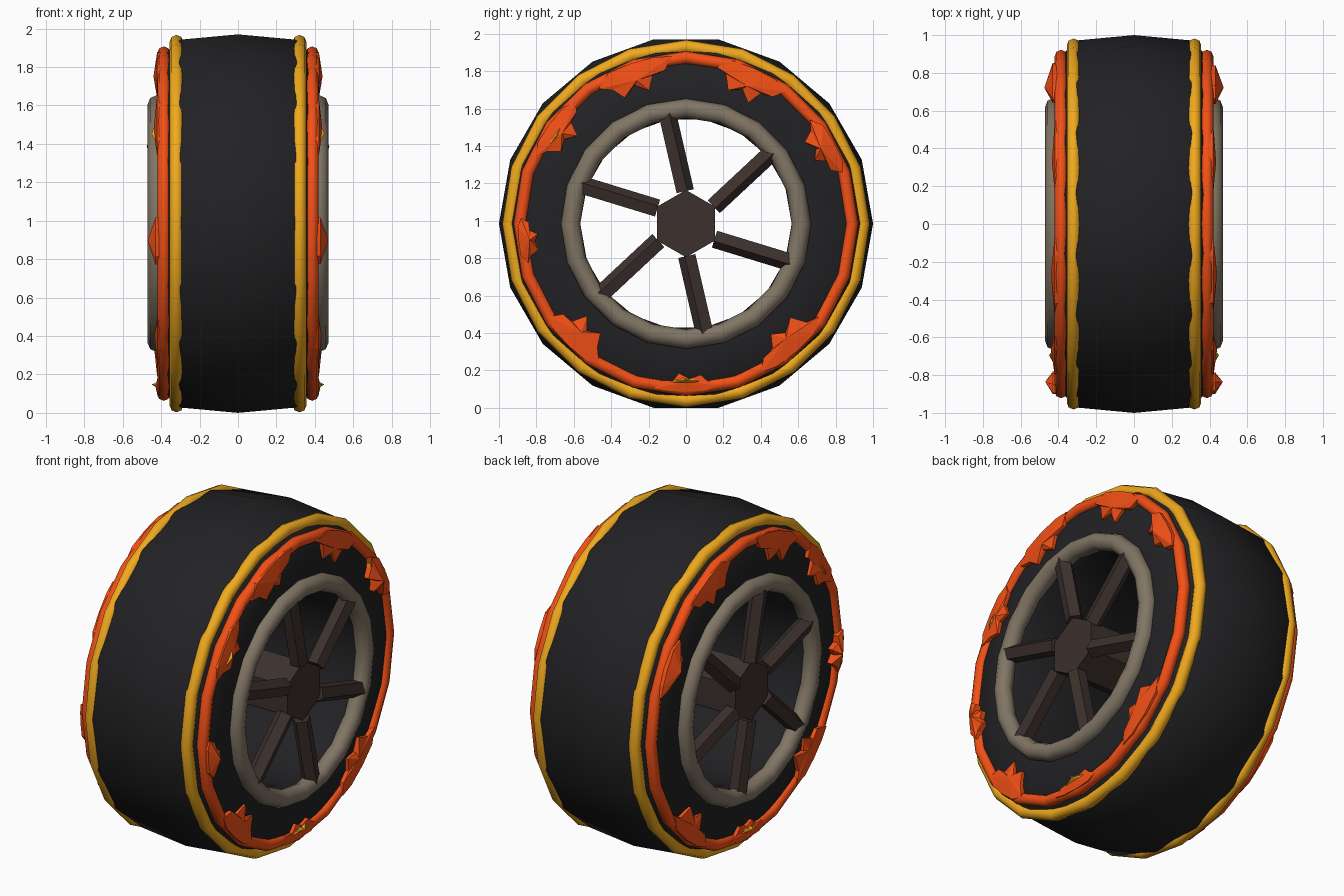
import bpy, bmesh, math, random
from mathutils import Vector, Matrix

if "Cube" in bpy.data.objects:
    bpy.data.objects.remove(bpy.data.objects["Cube"])

random.seed(4)
CZ = 0.985
ALONG_X = Matrix.Rotation(math.pi / 2, 4, 'Y')


def material(name, rgb):
    m = bpy.data.materials.new(name)
    m.diffuse_color = (*rgb, 1)
    m.use_nodes = True
    m.node_tree.nodes["Principled BSDF"].inputs["Base Color"].default_value = m.diffuse_color
    return m


BLACK = material("rubber", (0.016, 0.015, 0.017))
YELLOW = material("yellow", (0.87, 0.40, 0.013))
ORANGE = material("orange", (0.90, 0.08, 0.008))
GREY = material("rim_metal", (0.22, 0.18, 0.13))
BROWN = material("dark_metal", (0.045, 0.030, 0.026))


def finish(name, bm, mat, smooth=None):
    bmesh.ops.recalc_face_normals(bm, faces=bm.faces)
    me = bpy.data.meshes.new(name)
    bm.to_mesh(me)
    bm.free()
    me.materials.append(mat)
    ob = bpy.data.objects.new(name, me)
    bpy.context.collection.objects.link(ob)
    ob.location.z = CZ
    if smooth:
        bpy.ops.object.select_all(action='DESELECT')
        ob.select_set(True)
        bpy.context.view_layer.objects.active = ob
        bpy.ops.object.shade_smooth_by_angle(angle=math.radians(smooth))
    return ob


def polar(x, r, a):
    return Vector((x, r * math.cos(a), r * math.sin(a)))


def lathe(name, profile, segs, mat, smooth):
    """Spin a closed (x, radius) profile round the x axis."""
    bm = bmesh.new()
    rings = [[bm.verts.new(polar(x, r, 2 * math.pi * i / segs)) for x, r in profile]
             for i in range(segs)]
    n = len(profile)
    for i in range(segs):
        a, b = rings[i], rings[(i + 1) % segs]
        for j in range(n):
            k = (j + 1) % n
            bm.faces.new((a[j], a[k], b[k], b[j]))
    return finish(name, bm, mat, smooth)


def ring(name, x, major, minor, segs, mat):
    circle = [(x + minor * math.cos(t * math.pi / 4), major + minor * math.sin(t * math.pi / 4))
              for t in range(8)]
    lathe(name, circle, segs, mat, 60)


def flame(name, s, deg, half, r_in, bulge, mat, r_out=0.89, base=0.37):
    """Jagged lick hanging inward from the orange ring, raised in the middle."""
    edge = [(-1, 0), (-.8, .45), (-.45, .5), (-.25, 1), (.1, .7), (.5, .9), (.7, .4), (1, .15)]
    line = [(t, d + random.uniform(-.08, .08)) for t, d in edge] + [(.6, -.1), (0, -.1), (-.6, -.1)]
    bm = bmesh.new()
    loops = []
    for x in (base, 0.415 + bulge * 0.3):
        loops.append([bm.verts.new(polar(s * x, r_out - d * (r_out - r_in),
                                         math.radians(deg + t * half))) for t, d in line])
    peak = bm.verts.new(polar(s * (0.42 + bulge), (r_out + r_in) / 2, math.radians(deg)))
    n = len(line)
    for i in range(n):
        k = (i + 1) % n
        bm.faces.new((loops[0][i], loops[0][k], loops[1][k], loops[1][i]))
        bm.faces.new((loops[1][i], loops[1][k], peak))
    finish(name, bm, mat)


# Tyre
half = [(0.0, 1.0), (0.30, 0.972), (0.35, 0.93), (0.395, 0.86), (0.41, 0.70), (0.41, 0.60), (0.36, 0.565)]
lathe("tyre", half + [(-x, r) for x, r in half[:0:-1]], 18, BLACK, 35)

# Axle with hexagonal end faces
bm = bmesh.new()
bmesh.ops.create_cone(bm, cap_ends=True, segments=6, radius1=0.18, radius2=0.18, depth=0.88)
bmesh.ops.rotate(bm, verts=bm.verts, matrix=Matrix.Rotation(math.pi / 2, 3, 'Z'))
bmesh.ops.transform(bm, matrix=ALONG_X, verts=bm.verts)
finish("axle_hub", bm, BROWN)

LICKS = [(109, 14, .73, .02), (66, 13, .72, .015), (29, 11, .76, .055), (144, 12, .75, .02),
         (186, 8, .79, .05), (226, 12, .72, .015), (270, 11, .80, .01), (311, 14, .74, .02)]

for side, s in (("right", 1), ("left", -1)):
    # Coloured rings and rim
    ring(side + "_yellow_ring", s * 0.32, 0.946, 0.036, 20, YELLOW)
    ring(side + "_orange_ring", s * 0.386, 0.888, 0.034, 20, ORANGE)
    ring(side + "_rim", s * 0.42, 0.617, 0.052, 20, GREY)

    # Spokes, slightly offset from the centre
    for i in range(6):
        a = math.radians(103 + 60 * i)
        d, n = polar(0, 1, a), polar(0, 1, a - math.pi / 2)
        bm = bmesh.new()
        bmesh.ops.create_cone(bm, cap_ends=True, segments=5, radius1=0.052, radius2=0.052, depth=0.43)
        frame = Matrix((Vector((1, 0, 0)), n, d)).transposed().to_4x4()
        frame.translation = d * 0.385 + n * 0.03 + Vector((s * 0.418, 0, 0))
        bmesh.ops.transform(bm, matrix=frame, verts=bm.verts)
        finish(f"{side}_spoke_{i + 1}", bm, BROWN)

    # Flame licks on the sidewall
    for i, (deg, hw, r_in, bulge) in enumerate(LICKS):
        flame(f"{side}_flame_{i + 1}", s, deg, hw, r_in, bulge, ORANGE)
    # Small yellow slivers showing through
    for i, deg in enumerate((34, 146, 270)):
        flame(f"{side}_flame_core_{i + 1}", s, deg, 5, .825, .03, YELLOW, 0.85, 0.40)
